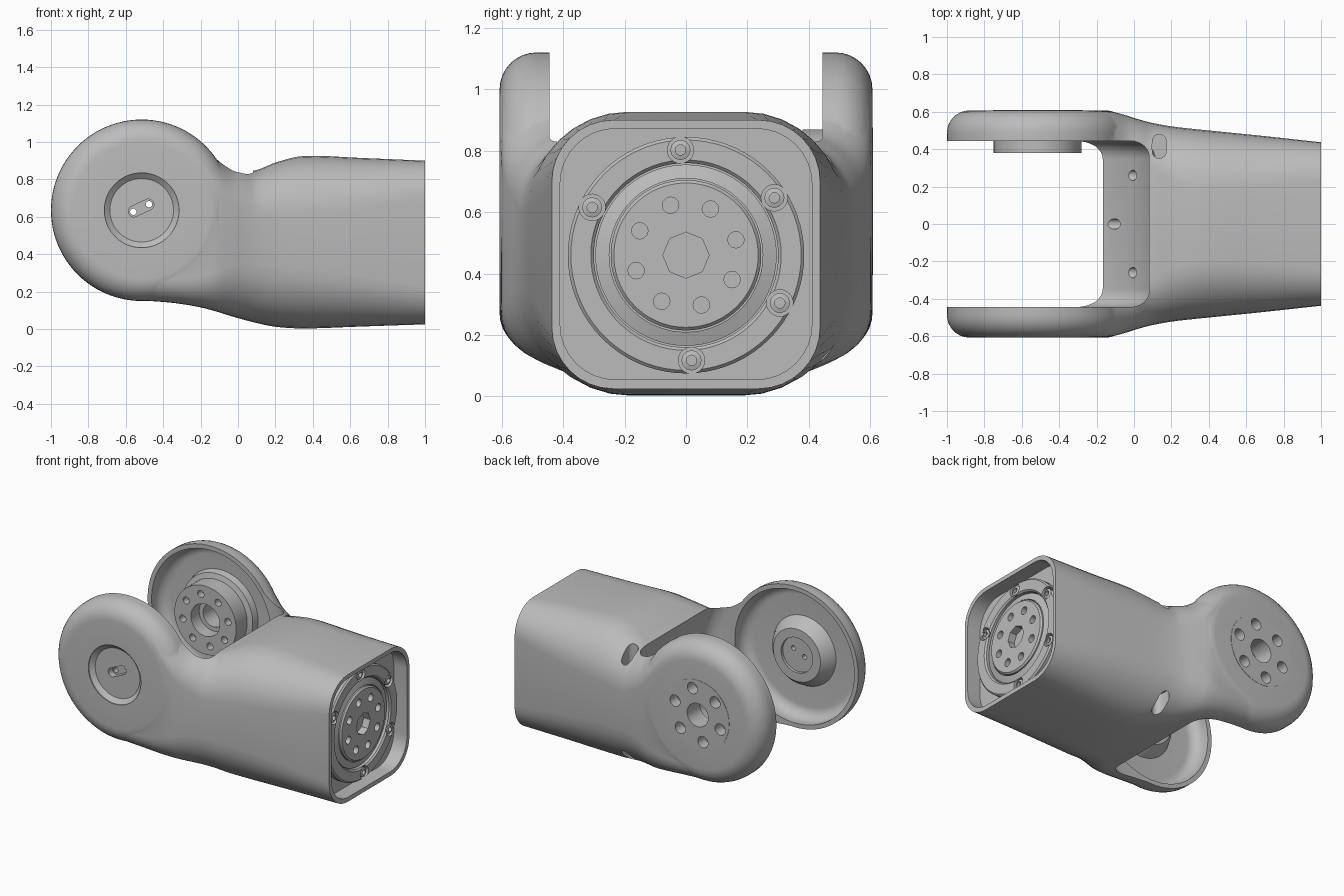
import bpy, bmesh, math
from mathutils import Matrix, Vector

cube = bpy.data.objects.get("Cube")
if cube:
    bpy.data.objects.remove(cube, do_unlink=True)

grey = bpy.data.materials.new("light grey")
grey.use_nodes = True
COLOUR = (0.5, 0.5, 0.5, 1)
grey.diffuse_color = COLOUR
grey.node_tree.nodes["Principled BSDF"].inputs["Base Color"].default_value = COLOUR

EAR = Vector((-0.515, 0, 0.635))    # pivot axis of the fork
END = Vector((0, 0, 0.46))          # axis of the joint at the open end
EAR_R = 0.485


def finish(bm, name):
    bmesh.ops.recalc_face_normals(bm, faces=bm.faces)
    mesh = bpy.data.meshes.new(name)
    bm.to_mesh(mesh)
    bm.free()
    mesh.materials.append(grey)
    ob = bpy.data.objects.new(name, mesh)
    bpy.context.collection.objects.link(ob)
    return ob


def skin(bm, rings, closed=False):
    """Join rings of vertices; single-vertex rings become fans."""
    pairs = list(zip(rings, rings[1:]))
    if closed:
        pairs.append((rings[-1], rings[0]))
    for a, b in pairs:
        n = max(len(a), len(b))
        for i in range(n):
            j = (i + 1) % n
            quad = [a[i % len(a)], a[j % len(a)], b[j % len(b)], b[i % len(b)]]
            bm.faces.new(list(dict.fromkeys(quad)))


def lathe(name, profile, centre, axis="y", segs=64, closed=False):
    """Revolve (radius, position along axis) points."""
    bm = bmesh.new()
    rings = []
    for r, t in profile:
        ring = []
        for i in range(segs if r else 1):
            a = math.tau * i / segs
            c, s = r * math.cos(a), r * math.sin(a)
            p = {"x": (t, c, s), "y": (c, t, s), "z": (c, s, t)}[axis]
            ring.append(bm.verts.new(Vector(p) + centre))
        rings.append(ring)
    skin(bm, rings, closed)
    return finish(bm, name)


def rod(name, r, t0, t1, centre, axis="y", segs=24):
    return lathe(name, [(0, t0), (r, t0), (r, t1), (0, t1)], centre, axis, segs)


def oblong(name, r, half, t0, t1, centre, axis, turn=0):
    """Rod stretched along x into a rounded slot, then turned about its axis."""
    ob = rod(name, r, t0, t1, Vector((0, 0, 0)), axis)
    for v in ob.data.vertices:
        if abs(v.co.x) > r * 0.01:
            v.co.x += math.copysign(half, v.co.x)
    ob.data.transform(Matrix.Translation(centre)
                      @ Matrix.Rotation(math.radians(turn), 4, axis.upper()))
    return ob


def arc(r, t, size, side, steps=8):
    """Quarter-round profile from the rim to the face at t."""
    angles = [math.pi / 2 * i / steps for i in range(steps + 1)]
    return [(r - size + size * math.cos(a), t - side * size * (1 - math.sin(a)))
            for a in angles]


def loft(name, stations, steps=9):
    """Skin sections (x, half width, bottom, top, lower corner, upper corner)."""
    bm = bmesh.new()
    rings = []
    for x, w, z0, z1, low, up in stations:
        ring = []
        for k, (cy, cz, r) in enumerate([(w - up, z1 - up, up), (up - w, z1 - up, up),
                                         (low - w, z0 + low, low), (w - low, z0 + low, low)]):
            for i in range(steps):
                a = math.pi / 2 * (k + i / (steps - 1))
                ring.append(bm.verts.new((x, cy + r * math.cos(a), cz + r * math.sin(a))))
        rings.append(ring)
    skin(bm, rings)
    bm.faces.new(rings[0])
    bm.faces.new(rings[-1])
    return finish(bm, name)


def boolean(target, tool, operation="DIFFERENCE", keep=False):
    mod = target.modifiers.new("cut", "BOOLEAN")
    mod.operation, mod.solver, mod.object = operation, "EXACT", tool
    bpy.context.view_layer.objects.active = target
    bpy.ops.object.modifier_apply(modifier=mod.name)
    if not keep:
        bpy.data.objects.remove(tool, do_unlink=True)


def cut_both(first, second, tool):
    boolean(first, tool, keep=True)
    boolean(second, tool)


def around(centre, radius, count, axis, start=0):
    for i in range(count):
        a = start + math.tau * i / count
        c, s = radius * math.cos(a), radius * math.sin(a)
        yield centre + Vector((0, c, s) if axis == "x" else (c, 0, s))


def smooth_stations(keys, sub=4):
    """Cubic interpolation of the key sections along x."""
    keys = [Vector(k) for k in keys]
    n = len(keys)
    slope = []
    for i in range(n):
        a, b = keys[max(i - 1, 0)], keys[min(i + 1, n - 1)]
        slope.append((b - a) / (b[0] - a[0]))
    out = []
    for i in range(n - 1):
        a, b = keys[i], keys[i + 1]
        h = b[0] - a[0]
        for j in range(sub):
            t = j / sub
            v = (a * (1 + 2 * t) * (1 - t) ** 2 + slope[i] * (h * t * (1 - t) ** 2)
                 + b * t * t * (3 - 2 * t) + slope[i + 1] * (h * t * t * (t - 1)))
            v[0] = a[0] + h * t
            out.append(v)
    return out + [keys[-1]]


# Arm housing: blended sections from the fork to the open end
housing = loft("arm_housing", smooth_stations([
    (-0.5, 0.603, 0.152, 1.115, 0.12, 0.12),
    (-0.35, 0.603, 0.14, 1.085, 0.13, 0.12),
    (-0.22, 0.604, 0.12, 1.012, 0.16, 0.13),
    (-0.12, 0.6, 0.095, 0.912, 0.21, 0.15),
    (-0.04, 0.58, 0.07, 0.86, 0.26, 0.18),
    (0.03, 0.558, 0.05, 0.85, 0.29, 0.21),
    (0.1, 0.54, 0.032, 0.85, 0.31, 0.25),
    (0.2, 0.522, 0.012, 0.89, 0.32, 0.29),
    (0.35, 0.505, 0.003, 0.925, 0.32, 0.31),
    (0.65, 0.475, 0.013, 0.915, 0.27, 0.27),
    (1, 0.437, 0.025, 0.9, 0.2, 0.2)]))

# Round fork ears
for side in (-1, 1):
    ear = lathe("ear", [(0, side * 0.4), (EAR_R, side * 0.4)]
                + arc(EAR_R, side * 0.607, 0.12, side) + [(0, side * 0.607)], EAR, segs=96)
    boolean(housing, ear, "UNION")

# Slot between the ears, with filleted edges
slot = lathe("slot", [(0, -0.445)] + arc(0.632, -0.445, 0.1, -1)[::-1]
             + arc(0.632, 0.445, 0.1, 1) + [(0, 0.445)], EAR, segs=96)
boolean(housing, slot)

# Dished inner faces of the ears
for side in (-1, 1):
    dish = lathe("dish", [(0, side * 0.42), (0.455, side * 0.42)]
                 + arc(0.455, side * 0.555, 0.075, side) + [(0, side * 0.555)], EAR, segs=80)
    boolean(housing, dish)

# Open end, screw holes in the neck wall and slanted access holes
boolean(housing, loft("end_recess", [(x, 0.41, 0.055, 0.872, 0.18, 0.18)
                                     for x in (0.9, 1.1)]))
for y, z in ((0, 0.155), (-0.26, 0.26), (0.26, 0.26), (-0.26, 0.66), (0.26, 0.66)):
    boolean(housing, rod("screw_hole", 0.028, -0.4, 0.18, Vector((0, y, z)), "x"))
for t0, t1 in ((0.7, 1.1), (-0.1, 0.2)):
    boolean(housing, oblong("access_hole", 0.038, 0.026, t0, t1,
                            Vector((0.135, 0.415, 0)), "z", 90))

# Front ear: conical cap recess, keyway and inner boss
boolean(housing, lathe("cap_recess", [(0, -0.7), (0.2, -0.7), (0.2, -0.6),
                                      (0.17, -0.575), (0, -0.575)], EAR))
front_boss = lathe("front_boss", [(0, -0.557), (0.24, -0.557), (0.215, -0.51),
                                  (0.18, -0.47), (0.12, -0.47), (0.12, -0.49),
                                  (0, -0.49)], EAR)
KEY = EAR + Vector((-0.003, 0, 0.012))
cut_both(front_boss, housing, oblong("keyway", 0.03, 0.042, -0.7, -0.53, KEY, "y", -25))
for d in (-1, 1):
    pin = rod("pin_hole", 0.017, -0.7, -0.4, KEY + Vector((d * 0.042, 0, d * 0.02)))
    boolean(front_boss, pin)

# Back ear: stepped hub through the wall, with bore and bolt circles
back_hub = lathe("back_hub", [(0, 0.38), (0.235, 0.38), (0.235, 0.5), (0.27, 0.51),
                              (0.28, 0.557), (0.24, 0.57), (0.24, 0.609), (0, 0.609)], EAR)
cut_both(back_hub, housing, rod("bore", 0.08, 0.3, 0.7, EAR, segs=32))
boolean(back_hub, rod("counterbore", 0.11, 0.3, 0.47, EAR, segs=32))
for p in around(EAR, 0.175, 8, "y", 0.2):
    boolean(back_hub, rod("hub_hole", 0.024, 0.3, 0.43, p))
for p in around(EAR, 0.18, 6, "y", 0.3):
    cut_both(back_hub, housing, rod("bolt_hole", 0.039, 0.53, 0.7, p))

# Joint inside the open end: fixed ring, seal ring and rotor
fixed_ring = lathe("fixed_ring", [(0.3, 0.88), (0.385, 0.88), (0.385, 0.94),
                                  (0.375, 0.95), (0.31, 0.95), (0.3, 0.94)],
                   END, "x", 72, True)
seal_ring = lathe("seal_ring", [(0.25, 0.88), (0.295, 0.88), (0.295, 0.925), (0.25, 0.94)],
                  END, "x", 72, True)
rotor = lathe("rotor", [(0, 0.88), (0.245, 0.88), (0.245, 0.945), (0.235, 0.955),
                        (0, 0.955)], END, "x", 72)
boolean(rotor, rod("rotor_bore", 0.075, 0.905, 1.1, END, "x", 8))
for p in around(END, 0.17, 8, "x", 0.3):
    boolean(rotor, rod("rotor_hole", 0.027, 0.92, 1.1, p, "x", 12))
screws = []
for i, p in enumerate(around(END, 0.343, 6, "x", math.radians(93))):
    if i != 2:    # one position is left without a screw
        boolean(fixed_ring, rod("ring_hole", 0.043, 0.9, 1.1, p, "x"))
        screws.append(lathe("ring_screw", [(0, 0.89), (0.033, 0.89), (0.033, 0.94),
                                           (0.017, 0.945), (0.017, 0.925), (0, 0.925)],
                            p, "x", 12))

# Smooth shading with sharp edges kept
bpy.ops.object.select_all(action="DESELECT")
for ob in [housing, front_boss, back_hub, fixed_ring, seal_ring, rotor] + screws:
    ob.select_set(True)
bpy.context.view_layer.objects.active = housing
bpy.ops.object.shade_smooth_by_angle(angle=math.radians(35))
